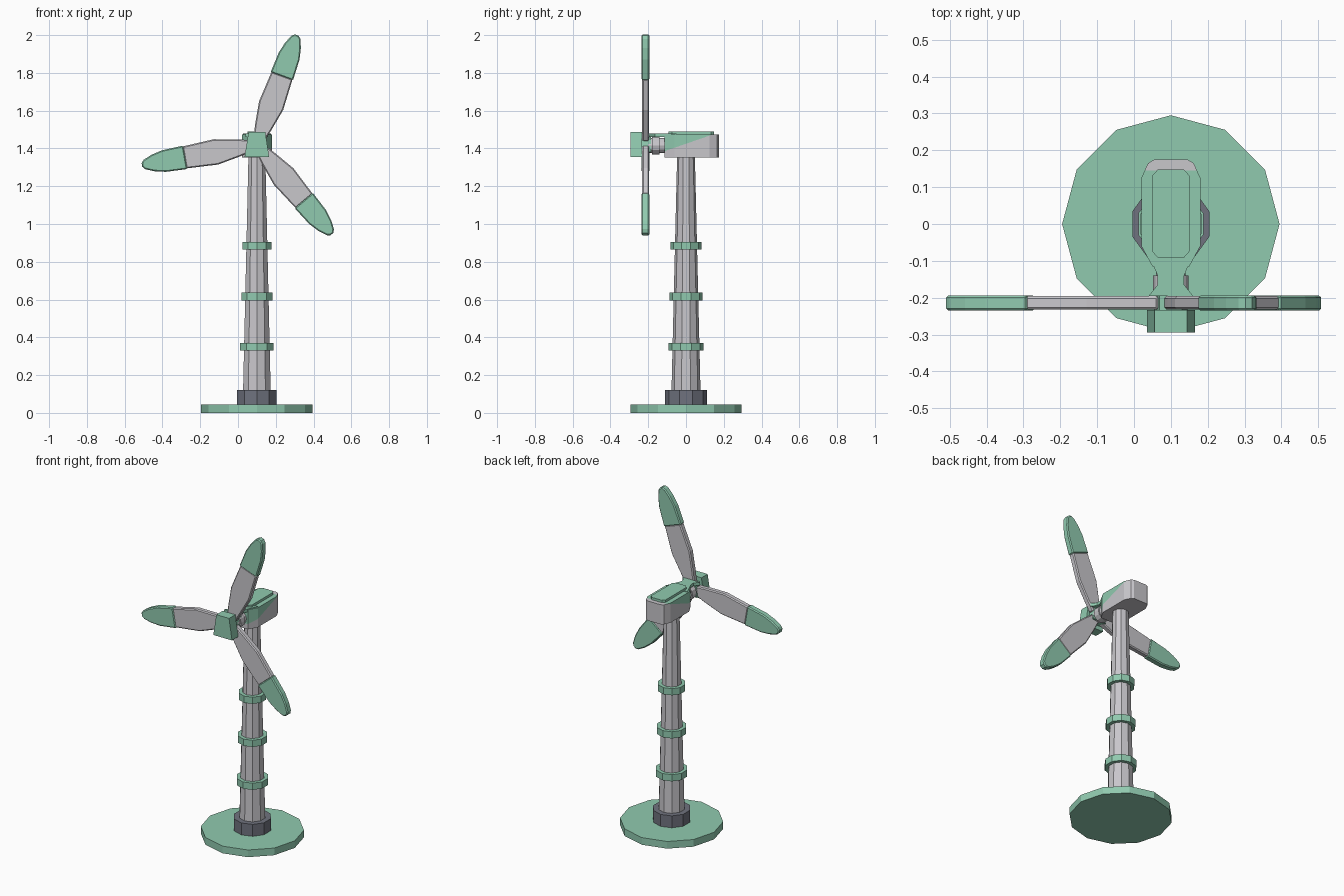
import bpy, bmesh, math
from mathutils import Matrix, Vector

cube = bpy.data.objects.get("Cube")
if cube:
    bpy.data.objects.remove(cube, do_unlink=True)


def material(name, rgb):
    m = bpy.data.materials.new(name)
    m.use_nodes = True
    m.diffuse_color = (*rgb, 1)
    m.node_tree.nodes["Principled BSDF"].inputs["Base Color"].default_value = (*rgb, 1)
    return m


GREEN = material("mint_green", (0.28, 0.59, 0.43))
GREY = material("light_grey", (0.58, 0.57, 0.60))
DARK = material("slate_grey", (0.16, 0.17, 0.21))

AXIS_X = 0.1        # tower axis
HUB_Z = 1.42        # rotor centre height


def finish(name, bm, mats, bevel=0):
    bmesh.ops.recalc_face_normals(bm, faces=bm.faces)
    me = bpy.data.meshes.new(name)
    bm.to_mesh(me)
    bm.free()
    for m in mats:
        me.materials.append(m)
    ob = bpy.data.objects.new(name, me)
    bpy.context.collection.objects.link(ob)
    if bevel:
        mod = ob.modifiers.new("edge_bevel", 'BEVEL')
        mod.width = bevel
        mod.segments = 1
        mod.limit_method = 'ANGLE'
        mod.angle_limit = math.radians(50)
    return ob


def frustum(name, sides, r0, r1, z0, z1, mat):
    bm = bmesh.new()
    place = Matrix.Translation((AXIS_X, 0, (z0 + z1) / 2))
    bmesh.ops.create_cone(bm, cap_ends=True, segments=sides, radius1=r0,
                          radius2=r1, depth=z1 - z0, matrix=place)
    return finish(name, bm, [mat])


def mirrored(half):
    """Closed outline from (station, half width) pairs."""
    return [(w, s) for s, w in half] + [(-w, s) for s, w in reversed(half)]


def prism(outline, to_3d, depth):
    """Fill an outline mapped into space and extrude it by a vector."""
    bm = bmesh.new()
    face = bm.faces.new([bm.verts.new(to_3d(a, b)) for a, b in outline])
    ext = bmesh.ops.extrude_face_region(bm, geom=[face], use_keep_orig=True)
    moved = [v for v in ext["geom"] if isinstance(v, bmesh.types.BMVert)]
    bmesh.ops.translate(bm, verts=moved, vec=depth)
    return bm


def plan(z):
    return lambda a, b: (AXIS_X + a, b, z)


def elevation(y):
    return lambda a, b: (AXIS_X + a, y, HUB_Z + b)


# Base, collar, tower and rings
frustum("base_disc", 12, 0.295, 0.295, 0, 0.045, GREEN)
frustum("tower_collar", 10, 0.11, 0.11, 0.045, 0.12, DARK)
frustum("tower", 10, 0.077, 0.047, 0.11, 1.36, GREY)
for i, (z, r) in enumerate([(0.35, 0.093), (0.617, 0.087), (0.885, 0.081)]):
    frustum(f"tower_ring_{i + 1}", 10, r, r, z - 0.021, z + 0.021, GREEN)

# Nacelle, split by a slanted plane into a green top and a grey body
body = mirrored([(0.175, 0.045), (0.165, 0.062), (0.125, 0.08), (-0.06, 0.08), (-0.115, 0.05)])
bm = prism(body, plan(1.352), (0, 0, 0.123))
slope_point = Vector((AXIS_X, -0.115, 1.385))
slope_normal = Vector((0, -0.09, 0.26)).normalized()
bmesh.ops.bisect_plane(bm, geom=bm.verts[:] + bm.edges[:] + bm.faces[:],
                       plane_co=slope_point, plane_no=slope_normal)
for f in bm.faces:
    above = (f.calc_center_median() - slope_point).dot(slope_normal) > 0
    f.material_index = 1 if above else 0
finish("nacelle", bm, [GREY, GREEN])

roof = mirrored([(0.148, 0.035), (0.132, 0.05), (-0.075, 0.05), (-0.092, 0.035)])
finish("nacelle_roof_plate", prism(roof, plan(1.47), (0, 0, 0.02)), [GREEN])

# Neck between nacelle and rotor
neck_top = mirrored([(-0.05, 0.074), (-0.14, 0.036), (-0.165, 0.036), (-0.195, 0.06)])
finish("neck_top_plate", prism(neck_top, plan(1.46), (0, 0, 0.019)), [GREEN])
for name, r, y0, y1 in [("neck_shaft", 0.04, -0.2, -0.1), ("neck_flange", 0.048, -0.18, -0.14)]:
    bm = bmesh.new()
    bmesh.ops.create_cone(bm, cap_ends=True, segments=12, radius1=r, radius2=r, depth=y1 - y0,
                          matrix=Matrix.Translation((AXIS_X, (y0 + y1) / 2, HUB_Z - 0.005))
                          @ Matrix.Rotation(math.pi / 2, 4, 'X'))
    finish(name, bm, [GREY])

# Hub block with a smaller core behind it
hub = mirrored([(-0.065, 0.065), (0.068, 0.044)])
finish("hub", prism(hub, elevation(-0.295), (0, 0.062, 0)), [GREEN])
core = [(a * 0.7, b * 0.6) for a, b in hub]
finish("hub_core", prism(core, elevation(-0.235), (0, 0.05, 0)), [GREEN])

# Three blades, each a grey root and a green tip
root = mirrored([(0.03, 0.03), (0.1, 0.046), (0.22, 0.068), (0.39, 0.059)])
tip = mirrored([(0.385, 0.063), (0.5, 0.058), (0.56, 0.044), (0.605, 0.025), (0.618, 0.01)])
for i in range(3):
    turn = Matrix.Rotation(math.radians(20 + 120 * i), 4, 'Y')
    for part, outline, mat, y, thick in [("root", root, GREY, -0.232, 0.036),
                                         ("tip", tip, GREEN, -0.235, 0.041)]:
        bm = prism(outline, lambda a, b: (a, y, b), (0, thick, 0))
        bm.transform(Matrix.Translation((AXIS_X, 0, HUB_Z)) @ turn)
        finish(f"blade_{i + 1}_{part}", bm, [mat], bevel=0.006)
